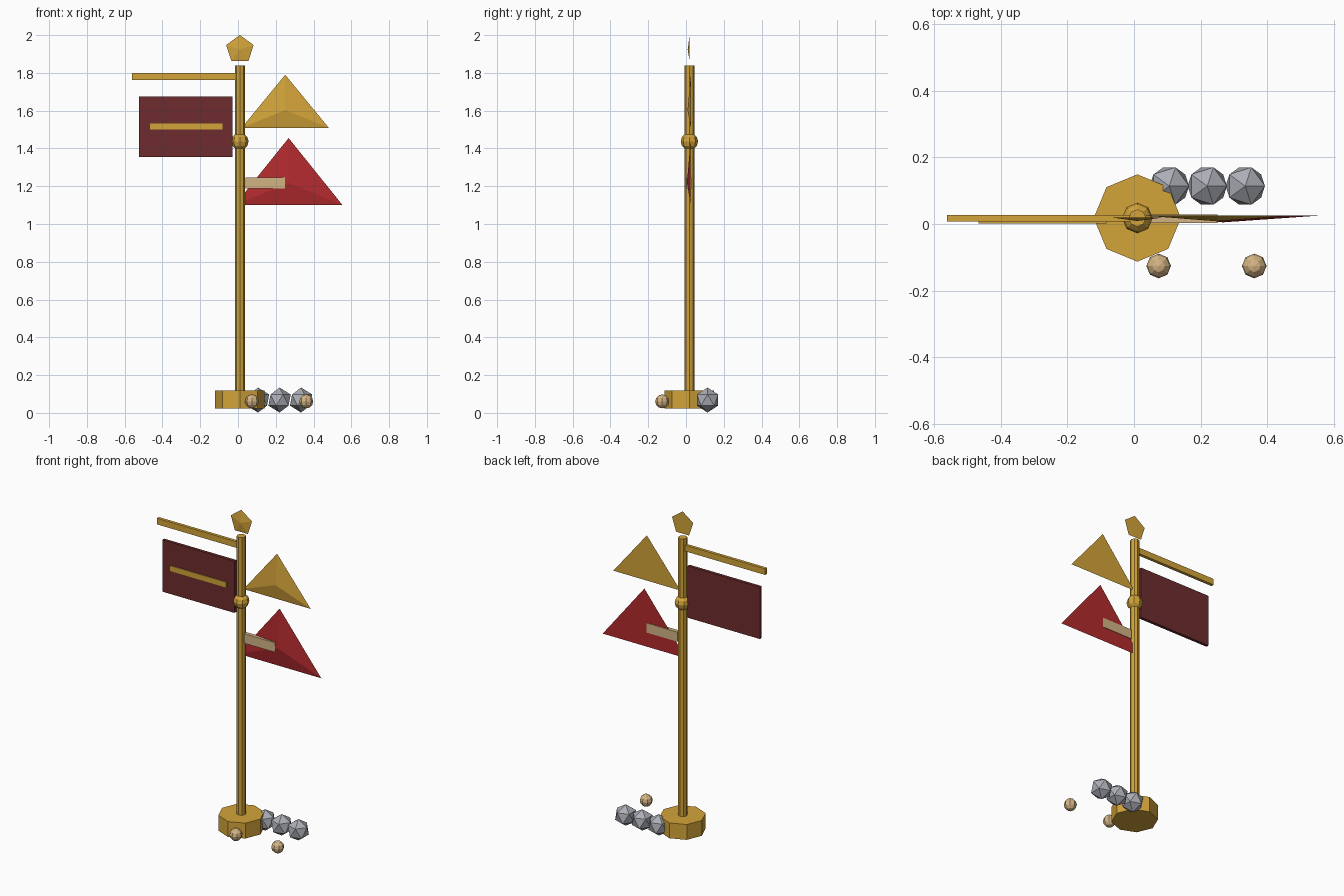
import bpy
import bmesh
from math import sin, cos, tau

old = bpy.data.objects.get("Cube")
if old:
    bpy.data.objects.remove(old, do_unlink=True)


def material(name, rgb):
    """Flat colour given as sRGB bytes, stored linear."""
    lin = [((c / 255 + 0.055) / 1.055) ** 2.4 for c in rgb]
    m = bpy.data.materials.new(name)
    m.use_nodes = True
    m.diffuse_color = (*lin, 1)
    m.node_tree.nodes["Principled BSDF"].inputs["Base Color"].default_value = (*lin, 1)
    return m


gold = material("gold", (212, 164, 58))
red = material("red", (178, 42, 46))
maroon = material("maroon", (110, 44, 46))
tan = material("tan", (212, 180, 132))
grey = material("grey", (172, 174, 182))

CX, CY = 0.01, 0.018  # pole axis


def finish(name, bm, mat, loc=(0, 0, 0)):
    bmesh.ops.recalc_face_normals(bm, faces=bm.faces)
    mesh = bpy.data.meshes.new(name)
    bm.to_mesh(mesh)
    bm.free()
    mesh.materials.append(mat)
    ob = bpy.data.objects.new(name, mesh)
    ob.location = loc
    bpy.context.collection.objects.link(ob)
    return ob


def box(name, mat, x, y, z):
    """Box from (min, max) pairs."""
    bm = bmesh.new()
    bmesh.ops.create_cube(bm, size=1)
    for v in bm.verts:
        v.co = [(a + b) / 2 + c * (b - a) for (a, b), c in zip((x, y, z), v.co)]
    return finish(name, bm, mat)


def octagon(name, mat, radius, z0, z1):
    bm = bmesh.new()
    bmesh.ops.create_cone(bm, cap_ends=True, segments=8, radius1=radius,
                          radius2=radius, depth=z1 - z0)
    return finish(name, bm, mat, (CX, CY, (z0 + z1) / 2))


def ball(name, mat, radius, loc):
    bm = bmesh.new()
    bmesh.ops.create_uvsphere(bm, u_segments=8, v_segments=6, radius=radius)
    return finish(name, bm, mat, loc)


def pennant(name, mat, sides, x, z, rx, rz, back, front):
    """Shallow pyramid with a flat back, its tip toward the front."""
    bm = bmesh.new()
    ring = [bm.verts.new((x + rx * sin(tau * i / sides), back,
                          z + rz * cos(tau * i / sides))) for i in range(sides)]
    tip = bm.verts.new((x, front, z))
    bm.faces.new(ring)
    for i in range(sides):
        bm.faces.new((ring[i], ring[(i + 1) % sides], tip))
    return finish(name, bm, mat)


# Base, pole, collar and finial
octagon("base", gold, 0.131, 0.024, 0.119)
octagon("pole", gold, 0.026, 0.1, 1.84)
ball("pole_collar", gold, 0.046, (CX, CY, 1.437))
pennant("finial", gold, 5, CX, 1.924, 0.0763, 0.0763, 0.019, 0.009)

# Crossbar and hanging banner
box("crossbar", gold, (-0.562, 0), (0.008, 0.027), (1.762, 1.80))
box("banner", maroon, (-0.525, -0.03), (0.008, 0.027), (1.355, 1.676))
box("banner_stripe", gold, (-0.467, -0.082), (0.002, 0.009), (1.50, 1.533))

# Triangular flags
pennant("upper_flag", gold, 3, 0.25, 1.603, 0.266, 0.187, 0.026, 0.008)
pennant("lower_flag", red, 3, 0.268, 1.218, 0.33, 0.237, 0.025, 0.005)
box("flag_band", tan, (0.04, 0.25), (0.003, 0.028), (1.188, 1.247))

# Row of stones behind, beads in front
for i in range(3):
    bm = bmesh.new()
    bmesh.ops.create_icosphere(bm, subdivisions=1, radius=0.066)
    finish(f"stone_{i + 1}", bm, grey, (0.106 + 0.114 * i, 0.114, 0.068))
for i, x in enumerate((0.074, 0.361)):
    ball(f"bead_{i + 1}", tan, 0.037, (x, -0.126, 0.061))
